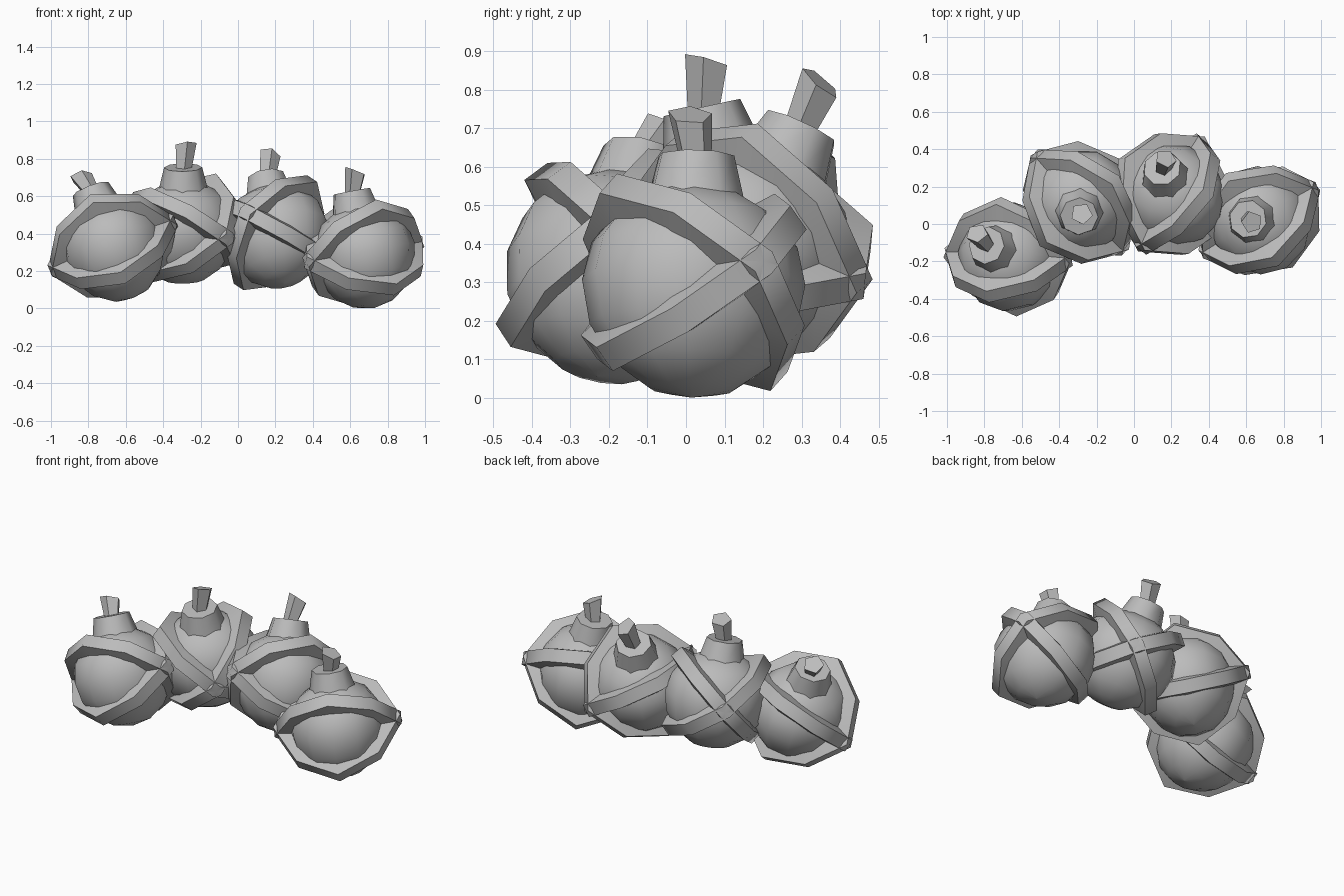
import bpy, math
from mathutils import Vector, Matrix

if "Cube" in bpy.data.objects:
    bpy.data.objects.remove(bpy.data.objects["Cube"])

grey = bpy.data.materials.new("plain grey")
grey.diffuse_color = (0.5, 0.5, 0.5, 1)
grey.use_nodes = True
grey.node_tree.nodes["Principled BSDF"].inputs["Base Color"].default_value = grey.diffuse_color


def add_mesh(name, verts, faces, matrix, smooth=False):
    me = bpy.data.meshes.new(name)
    me.from_pydata([matrix @ Vector(v) for v in verts], [], faces)
    me.materials.append(grey)
    ob = bpy.data.objects.new(name, me)
    bpy.context.collection.objects.link(ob)
    for p in me.polygons:
        p.use_smooth = smooth
    return ob


def lathe(name, profile, sides, matrix, closed=False, smooth=False, crease=False, scale=None):
    """Turn (radius, height) points about local z; closed makes a hoop,
    crease keeps the edges running around sharp, scale varies the radius per step."""
    n = len(profile)
    verts, faces = [], []
    for s in range(sides):
        t = 2 * math.pi * s / sides
        k = scale[s % len(scale)] if scale else 1
        verts += [(k * r * math.cos(t), k * r * math.sin(t), h) for r, h in profile]
    for s in range(sides):
        a, b = s * n, ((s + 1) % sides) * n
        for i in range(n if closed else n - 1):
            j = (i + 1) % n
            faces.append((a + i, b + i, b + j, a + j))
    if not closed:
        faces.append([s * n for s in reversed(range(sides))])
        faces.append([s * n + n - 1 for s in range(sides)])
    ob = add_mesh(name, verts, faces, matrix, smooth or crease)
    if crease:
        for e in ob.data.edges:
            i, j = e.vertices
            e.use_edge_sharp = i // n != j // n
    return ob


def frame(x, y, z, origin):
    m = Matrix((x, y, z)).transposed().to_4x4()
    m.translation = origin
    return m


BALL = 0.295
# centre, upright axis, band crossing axis, stem tip
bombs = [
    ((-0.67, -0.175, 0.335), (-0.35, 0.18, 0.90), (0.93, -0.05, 0.35), (-0.84, -0.05, 0.705)),
    ((-0.29, 0.115, 0.43), (-0.01, -0.22, 0.97), (-0.66, 0.70, 0.18), (-0.28, 0.055, 0.875)),
    ((0.20, 0.16, 0.405), (-0.15, 0.42, 0.90), (0.44, 0.87, -0.27), (0.17, 0.35, 0.82)),
    ((0.67, 0.02, 0.30), (-0.18, 0.02, 0.96), (0.85, 0.50, 0.14), (0.63, 0.01, 0.735)),
]

for k, (centre, up, cross, tip) in enumerate(bombs, 1):
    o, tip = Vector(centre), Vector(tip)
    a = Vector(up).normalized()
    c = Vector(cross)
    c = (c - a * c.dot(a)).normalized()
    f = c.cross(a)
    base = frame(c, a.cross(c), a, o)

    # round body, flatter on top and narrower towards the band crossings
    prof = []
    for i in range(9):
        t = math.pi * i / 8
        h = -BALL * math.cos(t)
        prof.append((max(BALL * math.sin(t), 0.002), h * (1.03 if h < 0 else 0.87)))
    lathe(f"body_{k}", prof, 12, base @ Matrix.Diagonal((0.93, 1, 1, 1)), smooth=True)

    # two crossing bands, pointed where they cross
    for tag, u in (("a", a * 0.94 + f * 1.06), ("b", a * 0.94 - f * 1.06)):
        u = u.normalized()
        section = [(0.24, -0.06), (0.35, -0.038), (0.35, 0.038), (0.24, 0.06)]
        lathe(f"band_{k}{tag}", section, 8, frame(c, u, c.cross(u), o),
              closed=True, crease=True, scale=(1.035, 0.945, 1.0, 0.945))

    # neck collar
    lathe(f"collar_{k}", [(0.145, 0.16), (0.132, 0.21), (0.102, 0.332)], 8, base, crease=True)

    # flared five-sided stem with a slanted end
    root = o + a * 0.31
    d = (tip - root).normalized()
    x = (c - d * c.dot(d)).normalized()
    length = (tip - root).length
    stem = lathe(f"stem_{k}", [(0.042, 0), (0.059, length)], 5, frame(x, d.cross(x), d, root))
    for i, v in enumerate(stem.data.vertices):
        if i % 2:
            v.co += d * 0.018 * math.cos(2 * math.pi * (i // 2) / 5 + math.pi)
